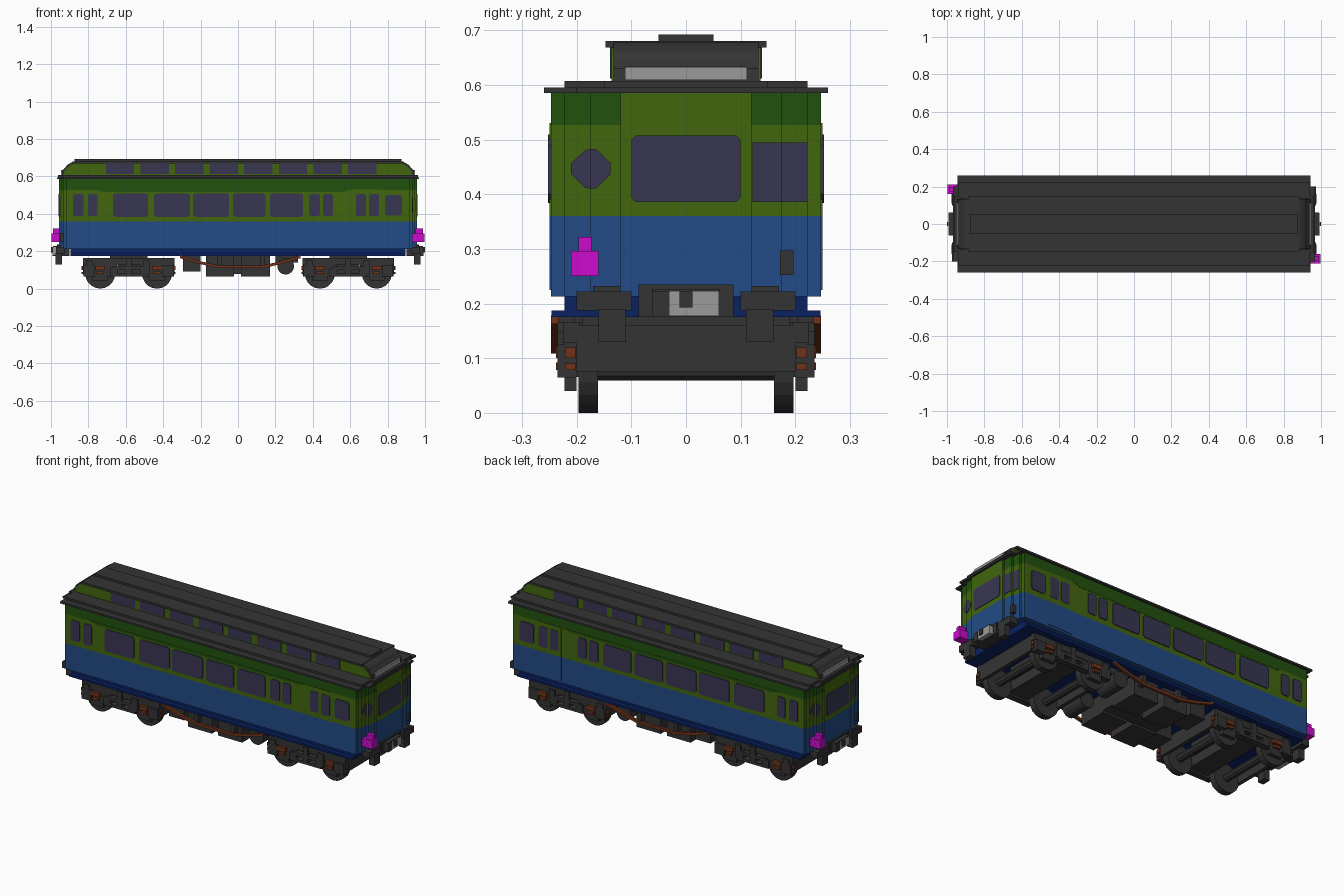
import bpy, bmesh, math

cube = bpy.data.objects.get("Cube")
if cube:
    bpy.data.objects.remove(cube, do_unlink=True)


def material(name, rgb):
    lin = [((c / 255 + 0.055) / 1.055) ** 2.4 if c > 10 else c / 255 / 12.92 for c in rgb] + [1.0]
    m = bpy.data.materials.new(name)
    m.diffuse_color = lin
    m.use_nodes = True
    m.node_tree.nodes["Principled BSDF"].inputs["Base Color"].default_value = lin
    return m


BLUE = material("blue", (34, 75, 134))
NAVY = material("navy", (10, 34, 98))
GREEN = material("olive_green", (66, 102, 14))
DARK_GREEN = material("dark_green", (34, 81, 14))
BLACK = material("charcoal", (52, 52, 52))
GLASS = material("window_glass", (56, 54, 82))
GREY = material("light_grey", (155, 155, 155))
BROWN = material("brown", (112, 52, 28))
PINK = material("magenta", (204, 12, 204))


# Shapes are (axis, outline, start, end) extrusions
def rect(u0, u1, v0, v1, c=0.0):
    if not c:
        return [(u0, v0), (u1, v0), (u1, v1), (u0, v1)]
    return [(u0 + c, v0), (u1 - c, v0), (u1, v0 + c), (u1, v1 - c),
            (u1 - c, v1), (u0 + c, v1), (u0, v1 - c), (u0, v0 + c)]


def box(x0, x1, y0, y1, z0, z1):
    return ("z", rect(x0, x1, y0, y1), z0, z1)


def disc(x, z, r, y0, y1, n=20):
    return ("y", [(x + r * math.cos(2 * math.pi * i / n), z + r * math.sin(2 * math.pi * i / n))
                  for i in range(n)], y0, y1)


def place(axis, u, v, a):
    return {"x": (a, u, v), "y": (u, a, v), "z": (u, v, a)}[axis]


def part(name, mats, shapes, rule=None):
    bm = bmesh.new()
    for axis, pts, a, b in shapes:
        lo = [bm.verts.new(place(axis, u, v, a)) for u, v in pts]
        hi = [bm.verts.new(place(axis, u, v, b)) for u, v in pts]
        bm.faces.new(lo)
        bm.faces.new(hi)
        for i in range(len(pts)):
            j = (i + 1) % len(pts)
            bm.faces.new((lo[i], lo[j], hi[j], hi[i]))
    bmesh.ops.recalc_face_normals(bm, faces=bm.faces)
    if rule:
        for f in bm.faces:
            f.material_index = rule(f)
    mesh = bpy.data.meshes.new(name)
    bm.to_mesh(mesh)
    bm.free()
    for m in mats:
        mesh.materials.append(m)
    obj = bpy.data.objects.new(name, mesh)
    bpy.context.collection.objects.link(obj)
    return obj


def turned(shapes):
    """Add copies turned half a turn about z, for the other end of the car."""
    out = list(shapes)
    for axis, pts, a, b in shapes:
        if axis == "z":
            out.append((axis, [(-u, -v) for u, v in pts], a, b))
        else:
            out.append((axis, [(-u, v) for u, v in pts], -b, -a))
    return out


def both_sides(shapes):
    """Add copies mirrored in y."""
    out = list(shapes)
    for axis, pts, a, b in shapes:
        if axis == "z":
            out.append((axis, [(u, -v) for u, v in pts], a, b))
        elif axis == "y":
            out.append((axis, pts, -b, -a))
        else:
            out.append((axis, [(-u, v) for u, v in pts], a, b))
    return out


def plan(steps):
    """Outline with stepped ends from (half width, half length) pairs."""
    q, prev = [], None
    for y, x in steps:
        if prev is not None:
            q.append((x, prev))
        q.append((x, y))
        prev = y
    r = q[::-1]
    return q + [(-x, y) for x, y in r] + [(-x, -y) for x, y in q] + [(x, -y) for x, y in r]


# Body shell
body = plan([(0.12, 0.957), (0.175, 0.945), (0.222, 0.932), (0.247, 0.92)])
part("lower_body", [BLUE], [("z", body, 0.213, 0.36)])
part("upper_body", [GREEN], [("z", body, 0.36, 0.527)])
part("letterboard", [GREEN, DARK_GREEN], [("z", body, 0.527, 0.59)],
     lambda f: int(abs(f.calc_center_median().y) > 0.115))
part("letterboard_drop", [DARK_GREEN], both_sides(
    [("y", [(-0.72, 0.516), (0.56, 0.516), (0.6, 0.53), (-0.76, 0.53)], 0.245, 0.2485)]))
part("sill", [NAVY], [box(-0.895, 0.895, -0.222, 0.222, 0.177, 0.215),
                      box(-0.895, 0.895, -0.246, 0.246, 0.175, 0.187)])

# Side doors and windows
part("door_lower", [BLUE], both_sides([("y", rect(0.615, 0.765, 0.225, 0.36), 0.24, 0.25)]))
part("door_upper", [GREEN], both_sides([("y", rect(0.615, 0.765, 0.36, 0.53), 0.24, 0.25)]))
wide = [(-0.668, -0.481), (-0.449, -0.257), (-0.24, -0.048), (-0.027, 0.148), (0.171, 0.348)]
narrow = [(-0.882, -0.826), (-0.802, -0.75), (0.38, 0.438), (0.455, 0.508), (0.63, 0.684), (0.70, 0.755)]
panes = [(a, b, 0.384, 0.509, 0.01) for a, b in wide]
panes += [(a, b, 0.388, 0.505, 0.008) for a, b in narrow] + [(0.786, 0.877, 0.39, 0.5, 0.01)]
part("side_windows", [GLASS], both_sides(
    [("y", rect(a, b, z0, z1, c), 0.245, 0.252) for a, b, z0, z1, c in panes]))

# End windows: centre pane, stepped corner pane and split diamond
part("end_windows", [GLASS], turned([
    ("x", rect(-0.1, 0.1, 0.386, 0.507, 0.008), 0.953, 0.960),
    ("x", rect(0.122, 0.175, 0.386, 0.495), 0.942, 0.948),
    ("x", rect(0.175, 0.222, 0.386, 0.495), 0.929, 0.935),
    ("x", [(-0.175, 0.41), (-0.165, 0.41), (-0.138, 0.437), (-0.138, 0.457),
           (-0.165, 0.483), (-0.175, 0.483)], 0.942, 0.948),
    ("x", [(-0.175, 0.41), (-0.185, 0.412), (-0.21, 0.437), (-0.21, 0.457),
           (-0.185, 0.48), (-0.175, 0.483)], 0.929, 0.935)]))

# Roof
part("eaves", [BLACK], [("z", plan([(0.2, 0.968), (0.26, 0.943)]), 0.585, 0.595)])
part("lower_roof", [BLACK], [("z", plan([(0.15, 0.962), (0.222, 0.94)]), 0.595, 0.607)])


def arch(pts):
    return pts + [(-x, z) for x, z in reversed(pts)]


part("clerestory_core", [BLACK], [("y", arch(
    [(0.943, 0.605), (0.94, 0.63), (0.925, 0.645), (0.915, 0.66), (0.9, 0.67), (0.88, 0.68)]), -0.133, 0.133)])
part("clerestory_sides", [GREEN], [("y", arch(
    [(0.932, 0.607), (0.928, 0.628), (0.908, 0.65), (0.88, 0.668)]), -0.136, 0.136)])
part("clerestory_windows", [GLASS], both_sides(
    [("y", rect(-0.631 + 0.185 * i - 0.076, -0.631 + 0.185 * i + 0.076, 0.612, 0.668), 0.13, 0.139)
     for i in range(8)]))
part("upper_roof", [BLACK], [box(-0.885, 0.885, -0.147, 0.147, 0.668, 0.68),
                             box(-0.875, 0.875, -0.05, 0.05, 0.68, 0.692)])
part("destination_board", [GREY], turned([("x", rect(-0.112, 0.112, 0.609, 0.633), 0.938, 0.947)]))

# End fittings
part("tail_lamp", [PINK], turned([box(0.93, 0.998, -0.21, -0.16, 0.25, 0.296),
                                  box(0.95, 0.99, -0.197, -0.173, 0.296, 0.322)]))
part("lamp_bracket", [BLACK], turned([box(0.925, 0.953, 0.172, 0.197, 0.252, 0.297)]))
part("end_beam", [BLACK], turned(both_sides([
    box(0.925, 0.972, 0.1, 0.2, 0.187, 0.222),
    box(0.925, 0.965, 0.12, 0.17, 0.222, 0.232),
    box(0.94, 0.975, 0.11, 0.16, 0.13, 0.19)])
    + [box(0.9, 0.967, -0.087, 0.087, 0.175, 0.235)]))
part("coupler_face", [GREY], turned([box(0.96, 0.992, -0.035, 0.06, 0.177, 0.222)]))
part("coupler", [BLACK], turned([box(0.96, 0.993, -0.062, -0.03, 0.175, 0.222),
                                 box(0.96, 0.99, -0.062, 0.062, 0.222, 0.227),
                                 box(0.97, 1.0, -0.012, 0.012, 0.193, 0.222)]))

# Bogies
for label, cx in (("left", 0.59), ("right", -0.585)):
    axles = (cx - 0.152, cx + 0.152)
    part(label + "_wheels", [BLACK], both_sides([disc(x, 0.08, 0.08, 0.161, 0.197) for x in axles]))
    part(label + "_axles", [BLACK], [disc(x, 0.08, 0.022, -0.17, 0.17, 10) for x in axles])
    frame = [box(cx - 0.245, cx + 0.245, 0.195, 0.224, 0.128, 0.165),
             box(cx - 0.06, cx + 0.06, 0.2, 0.235, 0.065, 0.08),
             box(cx - 0.085, cx + 0.085, 0.2, 0.235, 0.1, 0.118),
             box(cx - 0.015, cx + 0.015, 0.2, 0.235, 0.065, 0.165)]
    for s in (-1, 1):
        xa, xe = cx + s * 0.152, cx + s * 0.21
        frame += [box(xa - 0.09, xa + 0.09, 0.2, 0.222, 0.065, 0.13),
                  box(xe - 0.03, xe + 0.03, 0.222, 0.235, 0.065, 0.125),
                  box(xa - 0.04, xa + 0.04, 0.2, 0.222, 0.04, 0.07),
                  box(xa - 0.075, xa - 0.04, 0.222, 0.235, 0.075, 0.15),
                  box(cx + s * 0.08 - 0.02, cx + s * 0.08 + 0.02, 0.2, 0.235, 0.065, 0.11)]
    part(label + "_bogie_frame", [BLACK], both_sides(frame))
    part(label + "_bogie_bolster", [BLACK], [
        box(cx - 0.06, cx + 0.06, -0.2, 0.2, 0.075, 0.13),
        box(cx - 0.245, cx - 0.225, -0.2, 0.2, 0.075, 0.16),
        box(cx + 0.225, cx + 0.245, -0.2, 0.2, 0.075, 0.16),
        box(cx - 0.1, cx + 0.1, -0.135, 0.135, 0.13, 0.178)])
    springs = []
    for x in axles:
        springs += [box(x - 0.026, x + 0.026, 0.2, 0.238, 0.1, 0.122),
                    box(x - 0.018, x + 0.018, 0.2, 0.238, 0.078, 0.092)]
    for x in (cx - 0.247, cx + 0.247):
        springs += [box(x - 0.004, x + 0.004, 0.202, 0.221, 0.078, 0.09),
                    box(x - 0.004, x + 0.004, 0.202, 0.221, 0.1, 0.12)]
    part(label + "_bogie_springs", [BROWN], both_sides(springs))

# Underfloor equipment
part("equipment_boxes", [BLACK], both_sides([
    box(-0.295, -0.2, 0.06, 0.2, 0.092, 0.177),
    box(-0.172, -0.022, 0.036, 0.205, 0.066, 0.177),
    box(0.016, 0.17, 0.036, 0.205, 0.066, 0.177),
    box(0.2, 0.32, 0.08, 0.19, 0.14, 0.177),
    disc(0.255, 0.12, 0.045, 0.06, 0.2, 16)])
    + [box(-0.172, 0.17, -0.04, 0.04, 0.078, 0.177)])

# Truss rods below the sills
path = [(-0.31, 0.172), (-0.2, 0.14), (-0.1, 0.118), (0.13, 0.118), (0.23, 0.14), (0.335, 0.172)]
rod = [(x, z + 0.006) for x, z in path] + [(x, z - 0.009) for x, z in reversed(path)]
part("truss_rods", [BROWN], both_sides([("y", rod, 0.232, 0.247)]))
part("truss_posts", [BLACK], both_sides([box(x - 0.012, x + 0.012, 0.2, 0.236, 0.12, 0.178)
                                         for x in (-0.1, 0.13)]))
